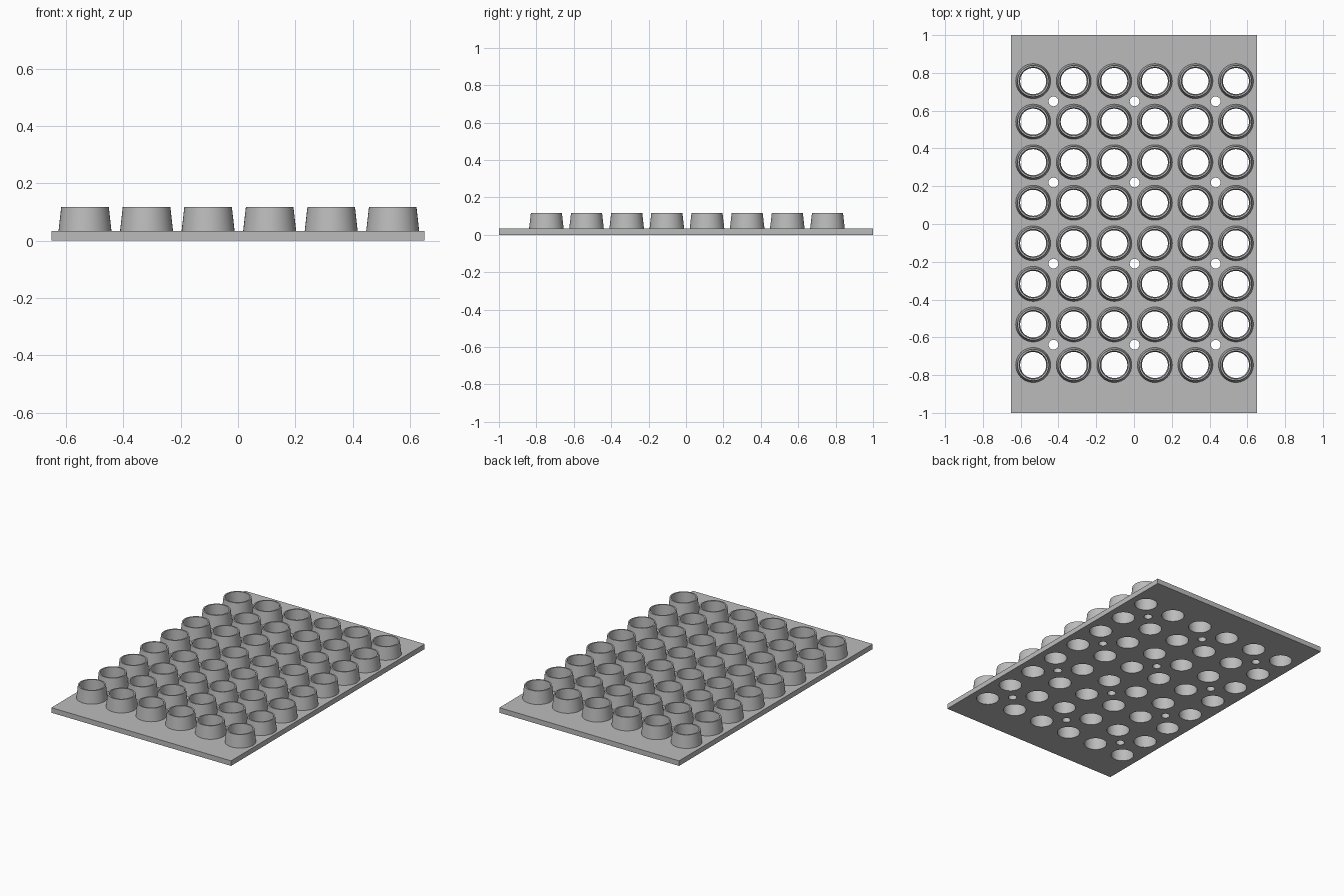
import bpy
import bmesh
import math

cube = bpy.data.objects.get("Cube")
if cube:
    bpy.data.objects.remove(cube, do_unlink=True)

HALF_X, HALF_Y = 0.65, 1.0
PLATE_Z, CUP_Z = 0.033, 0.117
PITCH = 0.2147
COLS, ROWS = 6, 8
OFF_X, OFF_Y = 0.003, 0.005
BASE_R, TOP_R, RIM_R, HOLE_R, VENT_R = 0.0925, 0.083, 0.074, 0.069, 0.026
SEGS, VENT_SEGS = 40, 20

grey = bpy.data.materials.new("light grey")
grey.use_nodes = True
colour = (0.5, 0.5, 0.5, 1)
grey.diffuse_color = colour
grey.node_tree.nodes["Principled BSDF"].inputs["Base Color"].default_value = colour


def grid_point(col, row):
    return (OFF_X + (col - (COLS - 1) / 2) * PITCH,
            OFF_Y + (row - (ROWS - 1) / 2) * PITCH)


cups = [grid_point(c, r) for c in range(COLS) for r in range(ROWS)]
# Vents sit in the middle of every block of four cups
vents = [grid_point(c + 0.5, r + 0.5)
         for c in range(0, COLS, 2) for r in range(0, ROWS, 2)]


def ring(bm, centre, radius, z, segs):
    steps = [2 * math.pi * i / segs for i in range(segs)]
    return [bm.verts.new((centre[0] + radius * math.cos(a),
                          centre[1] + radius * math.sin(a), z)) for a in steps]


def close_loop(bm, verts):
    return [bm.edges.new((v, verts[i - 1])) for i, v in enumerate(verts)]


def bridge(bm, a, b):
    # Faces point outward when a is the lower ring of an outer wall
    for i in range(len(a)):
        j = (i + 1) % len(a)
        bm.faces.new((a[i], a[j], b[j], b[i]))


def finish(bm, name):
    mesh = bpy.data.meshes.new(name)
    bm.to_mesh(mesh)
    bm.free()
    mesh.materials.append(grey)
    obj = bpy.data.objects.new(name, mesh)
    bpy.context.collection.objects.link(obj)
    bpy.ops.object.select_all(action="DESELECT")
    obj.select_set(True)
    bpy.context.view_layer.objects.active = obj
    bpy.ops.object.shade_smooth_by_angle(angle=math.radians(30))


# Perforated base plate
bm = bmesh.new()
layers = []
for z, cup_radius, up in ((0, HOLE_R, -1), (PLATE_Z, BASE_R, 1)):
    outline = [bm.verts.new((sx * HALF_X, sy * HALF_Y, z))
               for sx, sy in ((-1, -1), (1, -1), (1, 1), (-1, 1))]
    vent_rings = [ring(bm, p, VENT_R, z, VENT_SEGS) for p in vents]
    cup_rings = [ring(bm, p, cup_radius, z, SEGS) for p in cups]
    edges = []
    for loop in [outline] + vent_rings + cup_rings:
        edges += close_loop(bm, loop)
    filled = bmesh.ops.triangle_fill(bm, edges=edges, use_beauty=True,
                                     normal=(0, 0, up))
    for face in filled["geom"]:
        if isinstance(face, bmesh.types.BMFace):
            face.normal_update()
            if face.normal.z * up < 0:
                face.normal_flip()
    layers.append((outline, vent_rings))
(low_outline, low_vents), (high_outline, high_vents) = layers
bridge(bm, low_outline, high_outline)
for low, high in zip(low_vents, high_vents):
    bridge(bm, high, low)
finish(bm, "base_plate")

# Tapered open cups, each running down through the plate
profile = ((BASE_R, PLATE_Z), (TOP_R, CUP_Z), (RIM_R, CUP_Z), (HOLE_R, 0))
bm = bmesh.new()
for point in cups:
    rings = [ring(bm, point, r, z, SEGS) for r, z in profile]
    for a, b in zip(rings, rings[1:]):
        bridge(bm, a, b)
finish(bm, "cups")
